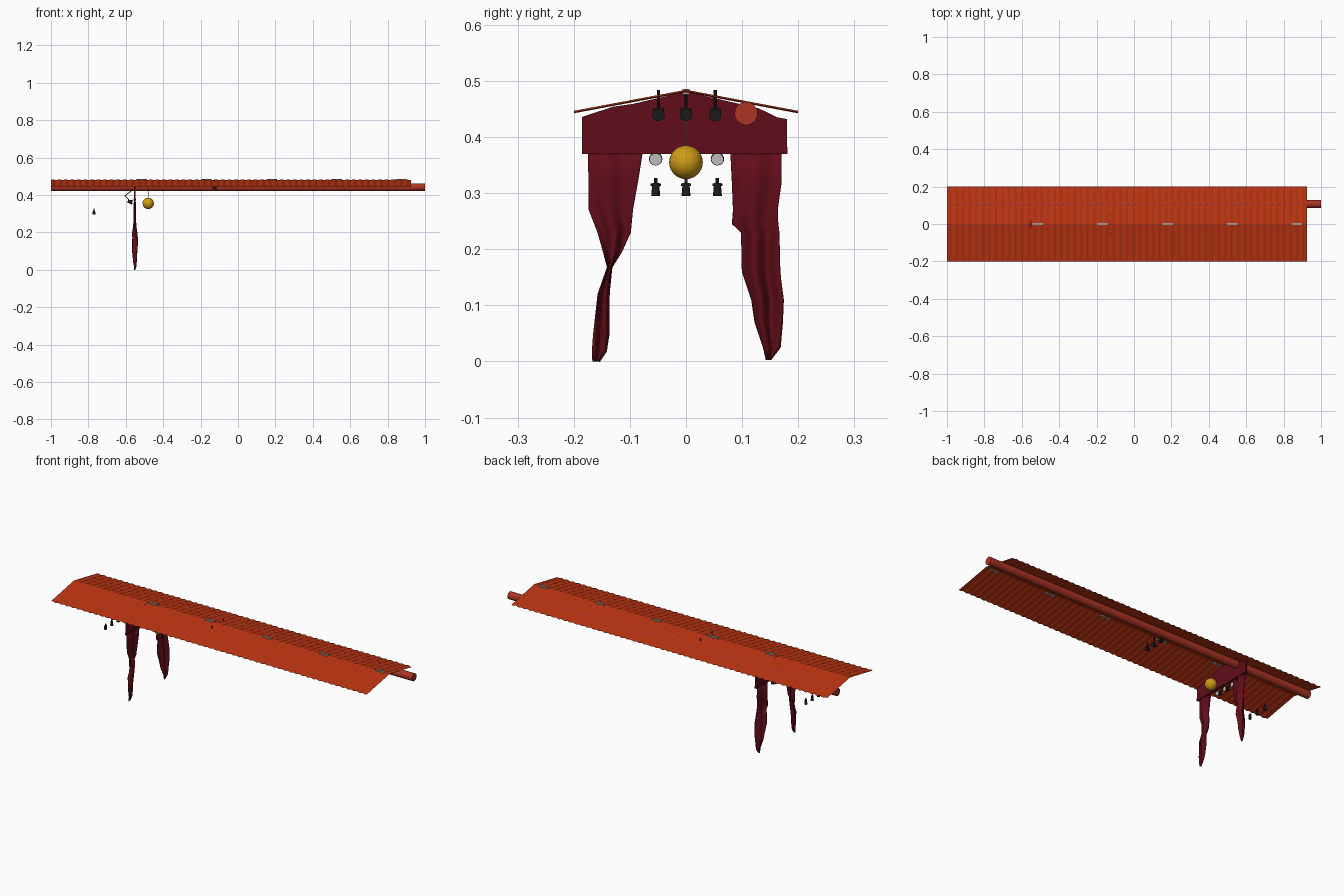
import bpy, math
from mathutils import Vector

if "Cube" in bpy.data.objects:
    bpy.data.objects.remove(bpy.data.objects["Cube"])


def material(name, rgb):
    m = bpy.data.materials.new(name)
    m.diffuse_color = (*rgb, 1)
    m.use_nodes = True
    m.node_tree.nodes["Principled BSDF"].inputs["Base Color"].default_value = m.diffuse_color
    return m


RUST = material("rust", (0.50, 0.035, 0.006))
PIPE = material("pipe_red", (0.42, 0.035, 0.018))
CLOTH = material("cloth", (0.12, 0.004, 0.010))
GOLD = material("gold", (0.62, 0.33, 0.008))
BLACK = material("black", (0.012, 0.012, 0.012))
LENS = material("lens", (0.75, 0.75, 0.75))
GREY = material("grey", (0.35, 0.36, 0.36))


def mesh(name, verts, faces, mat, smooth=False):
    me = bpy.data.meshes.new(name)
    me.from_pydata(verts, [], faces)
    me.materials.append(mat)
    if smooth:
        me.shade_smooth()
    ob = bpy.data.objects.new(name, me)
    bpy.context.collection.objects.link(ob)
    return ob


def grid(name, rows, mat, smooth=False):
    n = len(rows[0])
    faces = [(i * n + j, i * n + j + 1, (i + 1) * n + j + 1, (i + 1) * n + j)
             for i in range(len(rows) - 1) for j in range(n - 1)]
    return mesh(name, [p for r in rows for p in r], faces, mat, smooth)


def rod(name, a, b, r, mat, r2=None, sides=12):
    a, b = Vector(a), Vector(b)
    d = b - a
    bpy.ops.mesh.primitive_cone_add(vertices=sides, radius1=r, radius2=r if r2 is None else r2,
                                    depth=d.length, location=(a + b) / 2,
                                    rotation=d.to_track_quat('Z', 'Y').to_euler())
    ob = bpy.context.object
    ob.name = name
    ob.data.materials.append(mat)
    bpy.ops.object.shade_smooth_by_angle()
    return ob


def box(name, loc, size, mat):
    bpy.ops.mesh.primitive_cube_add(size=1, location=loc)
    ob = bpy.context.object
    ob.name = name
    ob.scale = size
    ob.data.materials.append(mat)
    return ob


def ball(name, loc, r, mat, seg=24):
    bpy.ops.mesh.primitive_uv_sphere_add(segments=seg, ring_count=seg // 2, radius=r, location=loc)
    ob = bpy.context.object
    ob.name = name
    ob.data.materials.append(mat)
    bpy.ops.object.shade_smooth()


# corrugated gable roof
WAVES, STEPS = 55, 8
rows = []
for i in range(WAVES * STEPS + 1):
    x = -1 + 1.925 * i / (WAVES * STEPS)
    w = 0.0022 * math.sin(2 * math.pi * i / STEPS)
    rows.append([(x, -0.2, 0.4445 + w), (x, 0, 0.482 + w), (x, 0.2, 0.4445 + w)])
grid("corrugated_roof", rows, RUST)

# long pipe under the back slope
rod("long_pipe", (-1, 0.107, 0.442), (1, 0.107, 0.442), 0.0205, PIPE, sides=32)

# grey strips along the ridge
for x in (-0.515, -0.17, 0.18, 0.525, 0.87):
    box("ridge_strip", (x, 0, 0.481), (0.055, 0.012, 0.010), GREY)

# curtain valance under the gable
CX = -0.552
top = [(-.185, .436), (-.13, .454), (-.095, .459), (0, .481), (.1, .458), (.13, .451), (.163, .435), (.18, .432)]
val = grid("valance", [[(CX, y, z) for y, z in top], [(CX, y, .37) for y, z in top]], CLOTH)
mod = val.modifiers.new("thickness", 'SOLIDIFY')
mod.thickness, mod.offset = 0.008, 0
box("valance_hem", (CX, -0.0025, 0.376), (0.013, 0.366, 0.012), CLOTH)


# gathered curtains: rows of z, outer y, inner y, fold depth, lean in x
def curtain(name, outline, twist):
    rows = []
    n = 16
    for z, a, b, depth, lean in outline:
        row = []
        for j in range(n + 1):
            u = j / n
            fold = depth * math.sin(u * math.pi * 3 + twist * z)
            row.append((CX + lean + fold, a + (b - a) * u, z))
        rows.append(row)
    ob = grid(name, rows, CLOTH, True)
    m = ob.modifiers.new("thickness", 'SOLIDIFY')
    m.thickness, m.offset = 0.002, 0


curtain("curtain_front", [
    (.380, -.175, -.076, .004, 0), (.330, -.174, -.084, .005, 0), (.270, -.173, -.095, .006, 0),
    (.230, -.157, -.099, .008, 0), (.195, -.147, -.115, .014, 0), (.168, -.140, -.132, .014, .002),
    (.120, -.157, -.136, .015, 0), (.050, -.165, -.137, .010, 0), (.018, -.167, -.142, .006, .002),
    (.000, -.166, -.154, .002, 0)], 14)
curtain("curtain_back", [
    (.380, .170, .079, .004, 0), (.320, .170, .082, .005, 0), (.270, .163, .084, .006, 0),
    (.245, .164, .082, .007, 0), (.230, .166, .098, .008, 0), (.160, .168, .100, .015, .002),
    (.110, .174, .117, .014, 0), (.070, .172, .123, .011, 0), (.025, .168, .138, .006, .003),
    (.003, .151, .143, .002, 0)], 9)

# hanging golden ball
ball("hanging_ball", (-0.48, 0, 0.355), 0.030, GOLD, 32)
rod("ball_wire", (-0.48, 0, 0.38), (-0.48, 0, 0.481), 0.001, GREY, sides=6)

for y in (-0.054, 0, 0.056):
    # low spotlights pointing down
    x = -0.77
    rod("low_spot_body", (x, y, .295), (x, y, .318), .008, BLACK, .006)
    rod("low_spot_cap", (x, y, .318), (x, y, .327), .003, BLACK)
    box("low_spot_yoke", (x, y, .315), (.004, .018, .004), BLACK)

    # lamps in front of the curtain, lens facing +x
    x = -0.578
    rod("lamp_body", (x - .012, y, .366), (x + .012, y, .361), .007, BLACK, .012, 16)
    rod("lamp_lens", (x + .011, y, .361), (x + .014, y, .3605), .0105, LENS, sides=16)
    rod("lamp_arm", (-.605, y, .397), (x, y, .368), .002, BLACK, sides=6)
    rod("lamp_stay", (-.605, y, .397), (-.562, y, .427), .002, BLACK, sides=6)
rod("lamp_bar", (-.605, -.075, .397), (-.605, .075, .397), .003, BLACK, sides=8)

for y in (-0.049, 0, 0.052):
    # lamps hung from the roof
    x = -0.125
    rod("roof_lamp_stem", (x, y, .45), (x, y, .484), .003, BLACK, sides=8)
    box("roof_lamp_bracket", (x, y, .448), (.008, .020, .008), BLACK)
    rod("roof_lamp_body", (x - .010, y, .441), (x + .010, y, .439), .008, BLACK, .011, 16)
